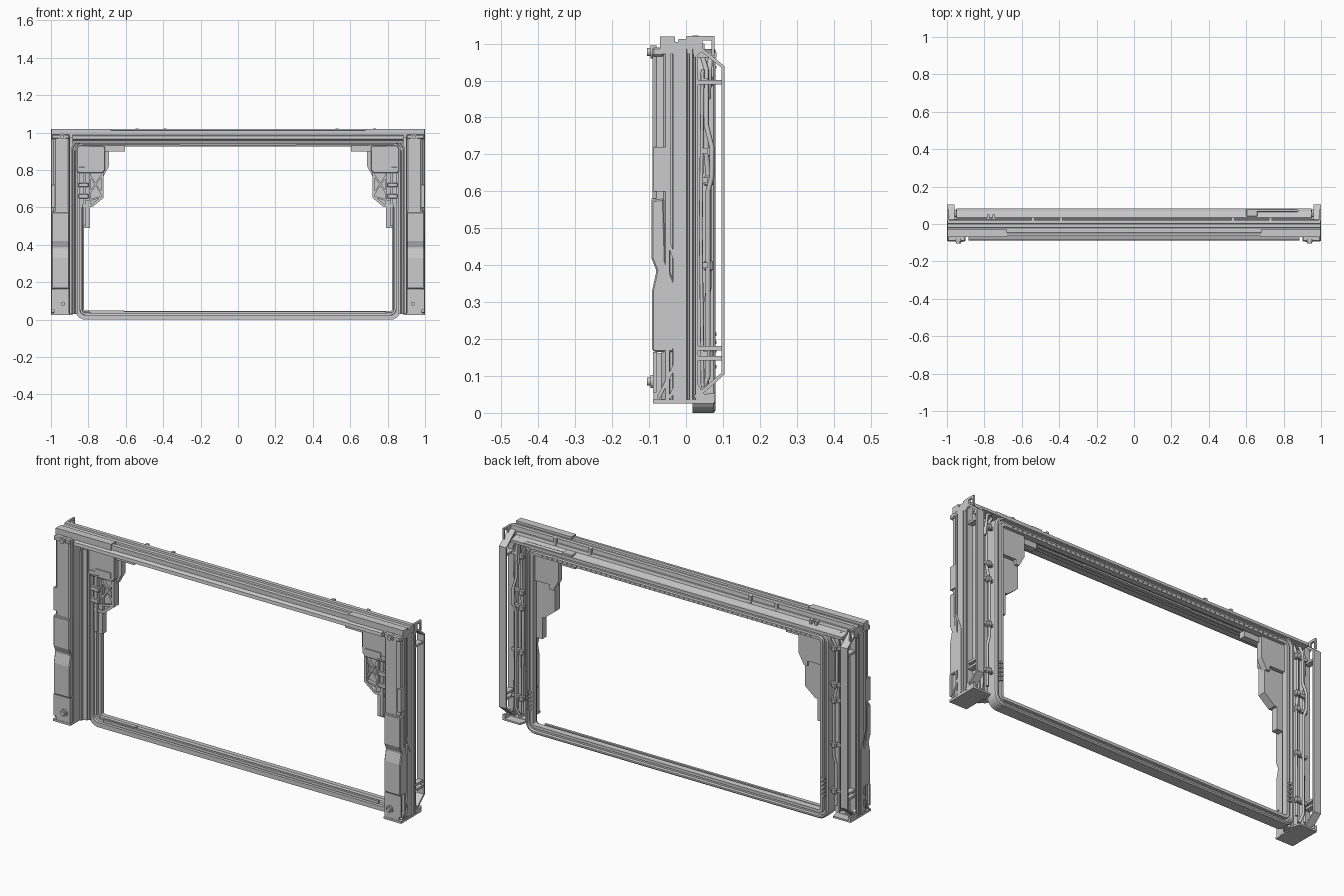
import bpy, bmesh, math
from mathutils import Vector


def finish(name, bm, mirror=False, bevel=0):
    bmesh.ops.recalc_face_normals(bm, faces=bm.faces)
    me = bpy.data.meshes.new(name)
    bm.to_mesh(me)
    bm.free()
    ob = bpy.data.objects.new(name, me)
    bpy.context.collection.objects.link(ob)
    if bevel:
        b = ob.modifiers.new("bevel", 'BEVEL')
        b.width, b.segments = bevel, 1
    if mirror:
        ob.modifiers.new("mirror", 'MIRROR').use_mirror_merge = False
    return ob


def prism(name, pts, axis, a, b, mirror=False, bevel=0):
    """Extrude a closed profile along an axis (points are the other two axes in order)."""
    bm = bmesh.new()
    rows = []
    for t in (a, b):
        row = []
        for p in pts:
            c = list(p)
            c.insert('xyz'.index(axis), t)
            row.append(bm.verts.new(c))
        rows.append(row)
    n = len(pts)
    bm.faces.new(rows[0])
    bm.faces.new(rows[1][::-1])
    for i in range(n):
        j = (i + 1) % n
        bm.faces.new((rows[0][i], rows[0][j], rows[1][j], rows[1][i]))
    return finish(name, bm, mirror, bevel)


def box(name, x0, x1, y0, y1, z0, z1, mirror=True, bevel=0):
    return prism(name, [(x0, y0), (x1, y0), (x1, y1), (x0, y1)], 'z', z0, z1, mirror, bevel)


def strip(name, pts, w, axis, a, b, mirror=True):
    """Flat bar of width w following a polyline, extruded along an axis."""
    P = [Vector(p) for p in pts]
    left, right = [], []
    for i, p in enumerate(P):
        d0 = (p - P[i - 1]).normalized() if i else (P[1] - p).normalized()
        d1 = (P[i + 1] - p).normalized() if i < len(P) - 1 else d0
        t = (d0 + d1).normalized()
        n = Vector((-t.y, t.x)) * (w / 2 / max(t.dot(d0), 0.5))
        left.append(tuple(p + n))
        right.append(tuple(p - n))
    return prism(name, left + right[::-1], axis, a, b, mirror)


def sweep(name, hw, z0, z1, r, prof, closed=True):
    """Sweep an (inset, y) profile round a rounded rectangle, or round an arch if open."""
    corners = [(hw - r, z1 - r, 0), (-hw + r, z1 - r, 90)]
    if closed:
        corners += [(-hw + r, z0 + r, 180), (hw - r, z0 + r, 270)]
    path = []
    for cx, cz, a0 in corners:
        for k in range(7):
            a = math.radians(a0 + 15 * k)
            path.append((cx, cz, r, math.cos(a), math.sin(a)))
    if not closed:
        path = [(hw - r, z0, r, 1, 0)] + path + [(-hw + r, z0, r, -1, 0)]
    bm = bmesh.new()
    rings = [[bm.verts.new((cx + (rr - d) * c, y, cz + (rr - d) * s)) for d, y in prof]
             for cx, cz, rr, c, s in path]
    n, m = len(path), len(prof)
    for i in range(n if closed else n - 1):
        A, B = rings[i], rings[(i + 1) % n]
        for k in range(m):
            bm.faces.new((A[k], A[(k + 1) % m], B[(k + 1) % m], B[k]))
    if not closed:
        bm.faces.new(rings[0])
        bm.faces.new(rings[-1])
    return finish(name, bm)


def tube(name, pts, r, mirror=True):
    cu = bpy.data.curves.new(name, 'CURVE')
    cu.dimensions, cu.bevel_depth, cu.bevel_resolution, cu.use_fill_caps = '3D', r, 2, True
    sp = cu.splines.new('POLY')
    sp.points.add(len(pts) - 1)
    for q, p in zip(sp.points, pts):
        q.co = (*p, 1)
    ob = bpy.data.objects.new(name, cu)
    bpy.context.collection.objects.link(ob)
    if mirror:
        ob.modifiers.new("mirror", 'MIRROR').use_mirror_merge = False


# Rounded window frame with stepped lip, and seal arch in front of it
sweep("window_frame", 0.87, 0.0, 0.972, 0.055, [
    (0, 0.018), (0, 0.074), (0.006, 0.08), (0.014, 0.08), (0.016, 0.066), (0.028, 0.066),
    (0.03, 0.078), (0.045, 0.078), (0.047, 0.05), (0.038, 0.046), (0.036, 0.032),
    (0.026, 0.03), (0.024, 0.018)])
sweep("seal_arch", 0.893, 0.03, 0.968, 0.065, [
    (0, -0.02), (0, 0.02), (0.035, 0.02), (0.035, 0.008), (0.022, 0.004), (0.02, -0.006),
    (0.01, -0.01), (0.008, -0.02)], closed=False)

# Top beam: upper channel, sloped front fascia, rear shelf
prism("top_beam", [(-0.065, 0.972), (-0.065, 1.012), (-0.048, 1.014), (-0.046, 1.004), (-0.022, 1.004),
                   (-0.02, 1.012), (0.0, 1.012), (0.002, 1.02), (0.022, 1.02), (0.026, 0.972)], 'x', -0.997, 0.997)
prism("front_fascia", [(-0.06, 0.99), (-0.085, 0.982), (-0.087, 0.965), (-0.07, 0.957), (-0.03, 0.955),
                       (-0.025, 0.943), (0.022, 0.94), (0.022, 0.99)], 'x', -0.885, 0.885)
prism("rear_shelf", [(0.02, 1.0), (0.03, 0.998), (0.034, 0.984), (0.07, 0.976), (0.082, 0.976),
                     (0.082, 0.962), (0.02, 0.962)], 'x', -0.95, 0.95)
box("inner_head_rail", -0.31, 0.31, 0.012, 0.03, 0.93, 0.944, False)
box("beam_end_cap", 0.68, 0.998, -0.07, -0.03, 0.985, 1.019)
for i, x in enumerate((-0.39, 0.53, 0.73, -0.54)):
    box(f"beam_clip_{i}", x - 0.008, x + 0.008, 0.018, 0.034, 0.985, 1.022, False)

# Side posts: folded channel with grooves on the outer side and slots at the back
prism("side_post", [
    (0.865, -0.004), (0.897, -0.008), (0.9, -0.066), (0.985, -0.066), (0.996, -0.056), (0.996, -0.045),
    (0.986, -0.043), (0.986, -0.037), (0.998, -0.035), (0.998, 0.002), (0.988, 0.004), (0.988, 0.008),
    (1.0, 0.01), (1.0, 0.018), (0.985, 0.02), (0.985, 0.024), (0.998, 0.026), (0.998, 0.033),
    (0.965, 0.033), (0.965, -0.02), (0.945, -0.02), (0.945, 0.026), (0.93, 0.026), (0.93, -0.02),
    (0.91, -0.02), (0.91, 0.012), (0.865, 0.012)], 'z', 0.03, 0.985, True)

# Front covers of the posts
prism("upper_cover", [(0.9, -0.06), (0.902, -0.084), (0.91, -0.091), (0.975, -0.091), (0.988, -0.08),
                      (0.99, -0.06)], 'z', 0.575, 0.975, True)
prism("lower_cover", [(-0.084, 0.165), (-0.035, 0.165), (-0.022, 0.2), (-0.022, 0.33), (-0.055, 0.41),
                      (-0.06, 0.58), (-0.094, 0.575), (-0.094, 0.42), (-0.08, 0.385), (-0.092, 0.33),
                      (-0.092, 0.17)], 'x', 0.903, 0.996, True, 0.004)
strip("side_drain_rib", [(-0.047, 0.975), (-0.047, 0.46), (-0.012, 0.37), (-0.012, 0.04)], 0.009, 'x', 0.985, 1.0)
box("cover_seam", 0.903, 0.99, -0.093, -0.06, 0.573, 0.581)
box("cover_tab", 0.978, 0.997, -0.088, -0.055, 0.6, 0.72)

# Foot and head blocks at the post ends
prism("foot_block", [(-0.088, 0.03), (0.0, 0.03), (0.0, 0.12), (-0.03, 0.155), (-0.088, 0.165)],
      'x', 0.903, 0.985, True)
box("foot_plate", 0.9, 1.0, -0.09, 0.033, 0.025, 0.036)
prism("foot_rear", [(0.885, 0.03), (1.0, 0.03), (1.0, 0.076), (0.985, 0.078), (0.9, 0.078)], 'z', 0.025, 0.034, True)
for i, (a, b) in enumerate((((-0.075, 0.04), (-0.015, 0.16)), ((-0.045, 0.04), (-0.008, 0.11)),
                            ((-0.085, 0.055), (-0.085, 0.165)))):
    strip(f"foot_rib_{i}", [a, b], 0.009, 'x', 0.98, 0.998)
box("head_plate", 0.9, 0.997, -0.092, -0.06, 0.965, 0.99, bevel=0.005)
prism("head_gusset_outer", [(0.02, 0.96), (0.02, 1.02), (0.077, 1.02), (0.077, 0.965), (0.069, 0.97),
                            (0.069, 1.008), (0.045, 1.008), (0.045, 0.98)], 'x', 0.99, 1.0, True)
prism("foot_gusset", [(0.03, 0.03), (0.078, 0.03), (0.078, 0.055), (0.05, 0.05), (0.03, 0.08)],
      'x', 0.985, 1.0, True)

# Bolts on the post fronts
for nm, x, z in (("upper_bolt", 0.94, 0.977), ("lower_bolt", 0.935, 0.085)):
    for k, (r, y) in enumerate(((0.018, -0.096), (0.011, -0.105))):
        prism(f"{nm}_{k}", [(x + r * math.cos(a * math.pi / 6), z + r * math.sin(a * math.pi / 6))
                            for a in range(12)], 'y', y, -0.08, True)

# Rear guard rails with bent ends and standoffs
strip("rear_guard", [(0.022, 0.997), (0.032, 0.992), (0.1, 0.937), (0.1, 0.106), (0.03, 0.045), (0.022, 0.045)],
      0.009, 'x', 0.96, 1.0)
for i, z in enumerate((0.895, 0.148, 0.175)):
    box(f"guard_standoff_{i}", 0.965, 0.995, 0.03, 0.099, z - 0.006, z + 0.006)

# Pipes, hinge rods and clamps between post and frame
tube("rod_inner", [(0.9, 0.055, 0.08), (0.9, 0.055, 0.3), (0.893, 0.062, 0.34), (0.893, 0.062, 0.62),
                   (0.905, 0.055, 0.7), (0.905, 0.055, 0.9), (0.88, 0.06, 0.95)], 0.007)
tube("rod_outer", [(0.925, 0.045, 0.06), (0.935, 0.06, 0.1), (0.935, 0.06, 0.6), (0.945, 0.07, 0.64),
                   (0.945, 0.07, 0.72), (0.935, 0.055, 0.78), (0.935, 0.055, 0.93), (0.92, 0.04, 0.98)], 0.007)
tube("cable", [(0.955, 0.045, 0.07), (0.95, 0.04, 0.5), (0.955, 0.045, 0.93)], 0.005)
for i, z in enumerate((0.16, 0.4, 0.63, 0.71, 0.9)):
    box(f"pipe_clamp_{i}", 0.868, 0.96, 0.045, 0.06, z - 0.007, z + 0.007)
    box(f"clamp_block_{i}", 0.885, 0.91, 0.048, 0.074, z - 0.016, z + 0.012, bevel=0.004)
box("frame_flange", 0.865, 0.89, 0.012, 0.022, 0.06, 0.95)
tube("upper_actuator", [(0.63, 0.072, 0.979), (0.86, 0.072, 0.979), (0.91, 0.065, 0.955), (0.92, 0.06, 0.85)],
     0.007, False)
box("actuator_end", 0.60, 0.66, 0.04, 0.08, 0.97, 0.986, False, 0.003)
for i, x in enumerate((-0.78, -0.75)):
    box(f"rear_stud_{i}", x - 0.007, x + 0.007, 0.025, 0.05, 0.97, 1.0, False)

# Corner mechanisms inside the opening
box("mech_rail", 0.605, 0.74, 0.012, 0.045, 0.9, 0.932)
prism("mech_back_plate", [(0.69, 0.935), (0.69, 0.82), (0.72, 0.765), (0.74, 0.765), (0.74, 0.79),
                          (0.85, 0.79), (0.85, 0.935)], 'y', 0.03, 0.062, True)
prism("mech_housing", [(0.715, 0.93), (0.71, 0.92), (0.71, 0.8), (0.725, 0.783), (0.85, 0.783), (0.862, 0.795),
                       (0.862, 0.915), (0.85, 0.932)], 'y', 0.002, 0.04, True, 0.004)
box("mech_housing_step", 0.73, 0.82, -0.003, 0.01, 0.80, 0.83)
strip("lattice_edge", [(0.725, 0.79), (0.725, 0.655), (0.78, 0.61), (0.835, 0.61)], 0.014, 'y', 0.008, 0.05)
prism("lattice_web", [(0.725, 0.785), (0.725, 0.655), (0.78, 0.61), (0.84, 0.61), (0.84, 0.785)],
      'y', 0.028, 0.05, True)
for i, (a, b) in enumerate((((0.73, 0.77), (0.79, 0.68)), ((0.73, 0.675), (0.79, 0.77)),
                            ((0.79, 0.79), (0.79, 0.61)), ((0.735, 0.655), (0.79, 0.64)))):
    strip(f"lattice_brace_{i}", [a, b], 0.009, 'y', 0.012, 0.035)
box("mech_slide", 0.79, 0.828, 0.015, 0.05, 0.49, 0.64)
box("slide_rail", 0.812, 0.83, 0.005, 0.03, 0.50, 0.79)
for i, z in enumerate((0.66, 0.72, 0.805)):
    box(f"slide_catch_{i}", 0.8, 0.852, 0.0, 0.02, z - 0.012, z + 0.012, bevel=0.003)

# Sill tread strip and jamb bumpers
box("sill_strip", -0.79, 0.79, 0.022, 0.034, 0.03, 0.044, False)
box("sill_latch", -0.82, -0.61, 0.03, 0.05, 0.04, 0.05, False)
for i in range(5):
    box(f"jamb_vent_{i}", 0.832, 0.85, 0.07, 0.083, 0.12 + 0.022 * i, 0.13 + 0.022 * i)

# Rivets along the rear lip of the head
bm = bmesh.new()
for i in range(56):
    v = bmesh.ops.create_cube(bm, size=0.006)["verts"]
    bmesh.ops.translate(bm, verts=v, vec=(-0.77 + i * 0.028, 0.079, 0.936))
finish("head_rivets", bm)
